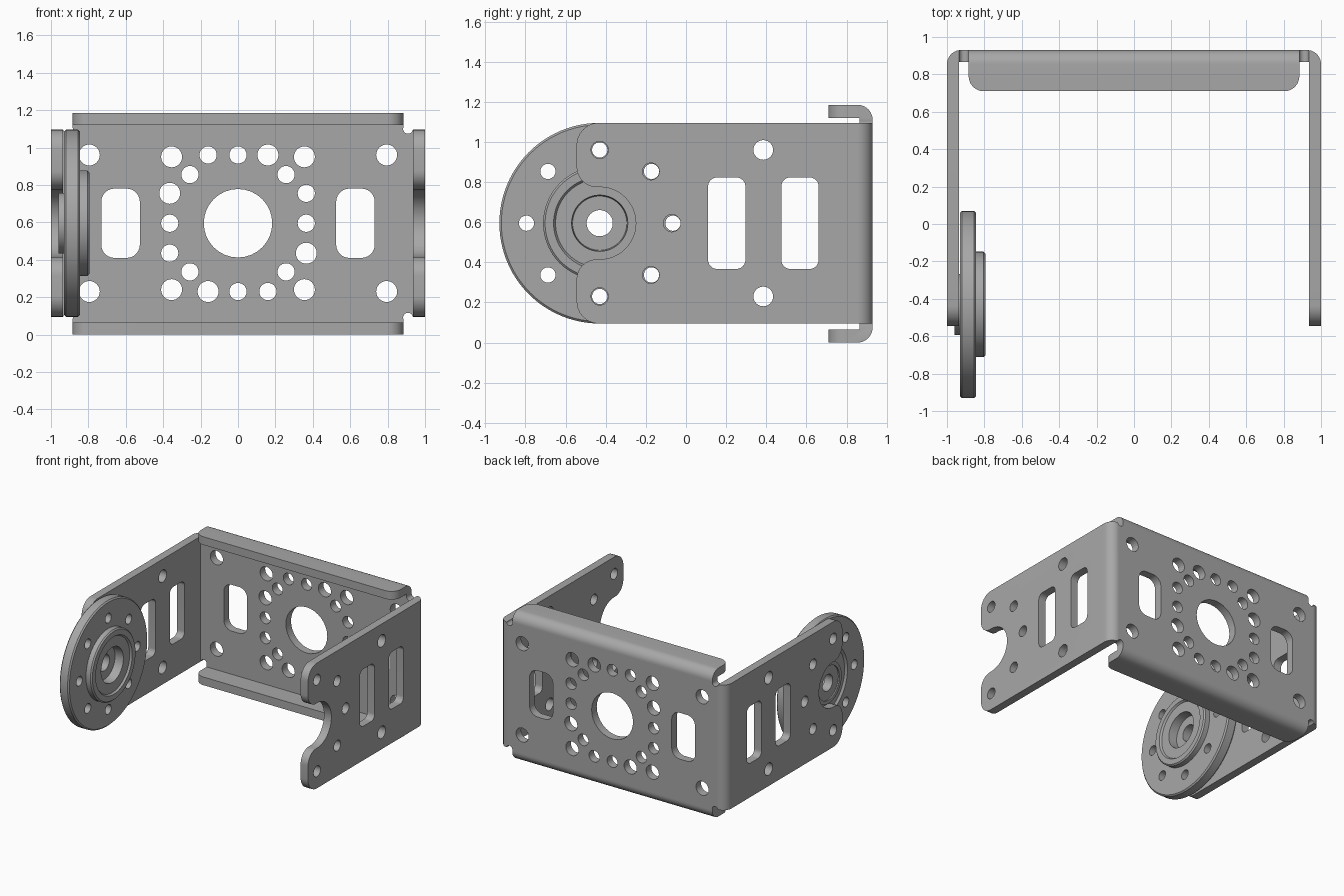
import bpy, bmesh, math
from mathutils import Vector, Matrix

cube = bpy.data.objects.get("Cube")
if cube:
    bpy.data.objects.remove(cube, do_unlink=True)

steel = bpy.data.materials.new("satin_grey_metal")
steel.use_nodes = True
GREY = (0.39, 0.39, 0.39, 1)
steel.diffuse_color = GREY
steel.node_tree.nodes["Principled BSDF"].inputs["Base Color"].default_value = GREY

MID = 0.595          # height of the centre line
T = 0.065            # sheet thickness
HUB_Y = -0.43        # pivot position


def fillet(corners, steps=8):
    """Round polygon corners given as (u, v, radius)."""
    out = []
    for i, (u, v, r) in enumerate(corners):
        p = Vector((u, v))
        if r == 0:
            out.append(p)
            continue
        a = (Vector(corners[i - 1][:2]) - p).normalized()
        b = (Vector(corners[(i + 1) % len(corners)][:2]) - p).normalized()
        half = a.angle(b) / 2
        mid = p + (a + b).normalized() * r / math.sin(half)
        start = p + a * r / math.tan(half) - mid
        end = p + b * r / math.tan(half) - mid
        for k in range(steps + 1):
            d = start.lerp(end, k / steps)
            out.append(mid + d.normalized() * r)
    return out


def arc(cu, cv, r, a0, a1, n=16):
    return [Vector((cu + r * math.cos(math.radians(a0 + (a1 - a0) * k / n)),
                    cv + r * math.sin(math.radians(a0 + (a1 - a0) * k / n))))
            for k in range(n + 1)]


def add_object(name, bm):
    bmesh.ops.recalc_face_normals(bm, faces=bm.faces)
    mesh = bpy.data.meshes.new(name)
    bm.to_mesh(mesh)
    bm.free()
    mesh.materials.append(steel)
    ob = bpy.data.objects.new(name, mesh)
    bpy.context.collection.objects.link(ob)
    return ob


def prism(name, axis, outlines, lo, hi):
    """Extrude 2D outlines along an axis; (u, v) are the other two axes in order."""
    bm = bmesh.new()
    for pts in outlines:
        place = {"x": lambda p: (lo, p[0], p[1]),
                 "y": lambda p: (p[0], lo, p[1]),
                 "z": lambda p: (p[0], p[1], lo)}[axis]
        face = bm.faces.new([bm.verts.new(place(p)) for p in pts])
        new = bmesh.ops.extrude_face_region(bm, geom=[face])["geom"]
        shift = Vector([hi - lo if axis == c else 0 for c in "xyz"])
        bmesh.ops.translate(bm, vec=shift, verts=[g for g in new if isinstance(g, bmesh.types.BMVert)])
    return add_object(name, bm)


def combine(ob, other, operation):
    """Apply an exact boolean and drop the helper."""
    other.hide_render = True
    mod = ob.modifiers.new(operation, "BOOLEAN")
    mod.operation, mod.object, mod.solver = operation, other, "EXACT"
    bpy.ops.object.select_all(action="DESELECT")
    bpy.context.view_layer.objects.active = ob
    ob.select_set(True)
    bpy.ops.object.modifier_apply(modifier=mod.name)
    bpy.data.objects.remove(other, do_unlink=True)


def smooth(ob):
    bpy.ops.object.select_all(action="DESELECT")
    bpy.context.view_layer.objects.active = ob
    ob.select_set(True)
    bpy.ops.object.shade_smooth_by_angle(angle=math.radians(30))


def circle(u, v, r):
    return arc(u, v, r, 0, 360, 32)[:-1]


def slot(u, v, hu, hv, r):
    return fillet([(u - hu, v - hv, r), (u + hu, v - hv, r), (u + hu, v + hv, r), (u - hu, v + hv, r)])


# U-shaped sheet: two arms and the back wall
BACK = 0.93
IN = 1 - T
bracket = prism("bracket", "z", [fillet([
    (-1, -0.7, 0), (-IN, -0.7, 0), (-IN, BACK - T, 0), (IN, BACK - T, 0),
    (IN, -0.7, 0), (1, -0.7, 0), (1, BACK, 0.075), (-1, BACK, 0.075)])], -0.2, 1.4)

# Arm outline with rounded tips and a round clearance for the pivot
tip_low = fillet([(1.2, 0.095, 0), (-0.545, 0.095, 0.11), (-0.545, 0.415, 0.1), (-0.43, 0.415, 0)])[:-1]
tip_high = [Vector((p.x, 2 * MID - p.y)) for p in reversed(tip_low)]
clearance = arc(HUB_Y, MID, 0.18, -90, 90, 24)
combine(bracket, prism("arm_outline", "x", [tip_low + clearance + tip_high], -1.2, 1.2), "INTERSECT")

# Folded flanges above and below the back wall
TOP = 1.185
channel = prism("flange_channel", "x", [fillet([
    (0.71, 0, 0), (BACK, 0, 0.075), (BACK, TOP, 0.075), (0.71, TOP, 0),
    (0.71, TOP - T, 0), (BACK - T, TOP - T, 0), (BACK - T, T, 0), (0.71, T, 0)])], -0.885, 0.885)
combine(channel, prism("flange_outline", "z", [fillet([
    (-0.884, 0.71, 0.08), (0.884, 0.71, 0.08), (0.884, 1.2, 0), (-0.884, 1.2, 0)])], -0.3, 1.5), "INTERSECT")
combine(bracket, channel, "UNION")

# Back wall holes: centre bore, slots, corner holes, bolt pattern, bend reliefs
back_holes = [circle(0, MID, 0.183)]
for s in (-1, 1):
    back_holes.append(slot(s * 0.628, MID, 0.103, 0.185, 0.07))
    back_holes.append(circle(s * 0.365, MID, 0.046))
    back_holes.append(circle(0, MID + s * 0.365, 0.046))
    for t in (-1, 1):
        back_holes.append(circle(s * 0.795, MID + t * 0.365, 0.056))
        back_holes.append(circle(s * 0.355, MID + t * 0.355, 0.056))
        back_holes.append(circle(s * 0.257, MID + t * 0.26, 0.046))
        # the pattern alternates larger and smaller holes around the square
        back_holes.append(circle(s * 0.16, MID + t * 0.365, 0.056 if s == t else 0.046))
        back_holes.append(circle(s * 0.365, MID + t * 0.16, 0.046 if s == t else 0.056))
        back_holes.append(circle(s * 0.909, MID + t * 0.505, 0.026))
combine(bracket, prism("back_cutter", "y", back_holes, 0.8, 1.1), "DIFFERENCE")

# Arm holes, the same on both sides
arm_holes = [circle(-0.07, MID, 0.043)]
for y in (0.203, 0.568):
    arm_holes.append(slot(y, MID, 0.093, 0.228, 0.045))
for t in (-1, 1):
    for y, dz, r in ((HUB_Y, 0.365, 0.043), (-0.175, 0.258, 0.042), (0.385, 0.365, 0.049)):
        arm_holes.append(circle(y, MID + t * dz, r))
combine(bracket, prism("arm_cutter", "x", arm_holes, -1.2, 1.2), "DIFFERENCE")
smooth(bracket)

# Round horn disc: turned profile of (x, radius), running from the outer boss to the inner hub
profile = [(-0.95, 0.065), (-0.95, 0.135), (-0.96, 0.135), (-0.96, 0.163), (-0.915, 0.163),
           (-0.915, 0.265), (-0.93, 0.28), (-0.93, 0.49), (-0.92, 0.5), (-0.855, 0.5),
           (-0.845, 0.49), (-0.845, 0.282), (-0.805, 0.282), (-0.795, 0.272), (-0.795, 0.23),
           (-0.81, 0.22), (-0.81, 0.14), (-0.88, 0.135), (-0.88, 0.065)]
bm = bmesh.new()
verts = [bm.verts.new((x, HUB_Y, MID + r)) for x, r in profile]
edges = [bm.edges.new((verts[i - 1], verts[i])) for i in range(len(verts))]
bmesh.ops.spin(bm, geom=verts + edges, cent=(0, HUB_Y, MID), axis=(1, 0, 0),
               angle=2 * math.pi, steps=96, use_merge=False)
bmesh.ops.remove_doubles(bm, verts=bm.verts, dist=0.0005)
horn = add_object("horn_disc", bm)

# Ring of eight bolt holes
bolts = []
for k in range(8):
    a = k * math.pi / 4
    bolts.append(circle(HUB_Y + 0.365 * math.cos(a), MID + 0.365 * math.sin(a), 0.038))
combine(horn, prism("bolt_cutter", "x", bolts, -1.1, -0.7), "DIFFERENCE")
smooth(horn)
